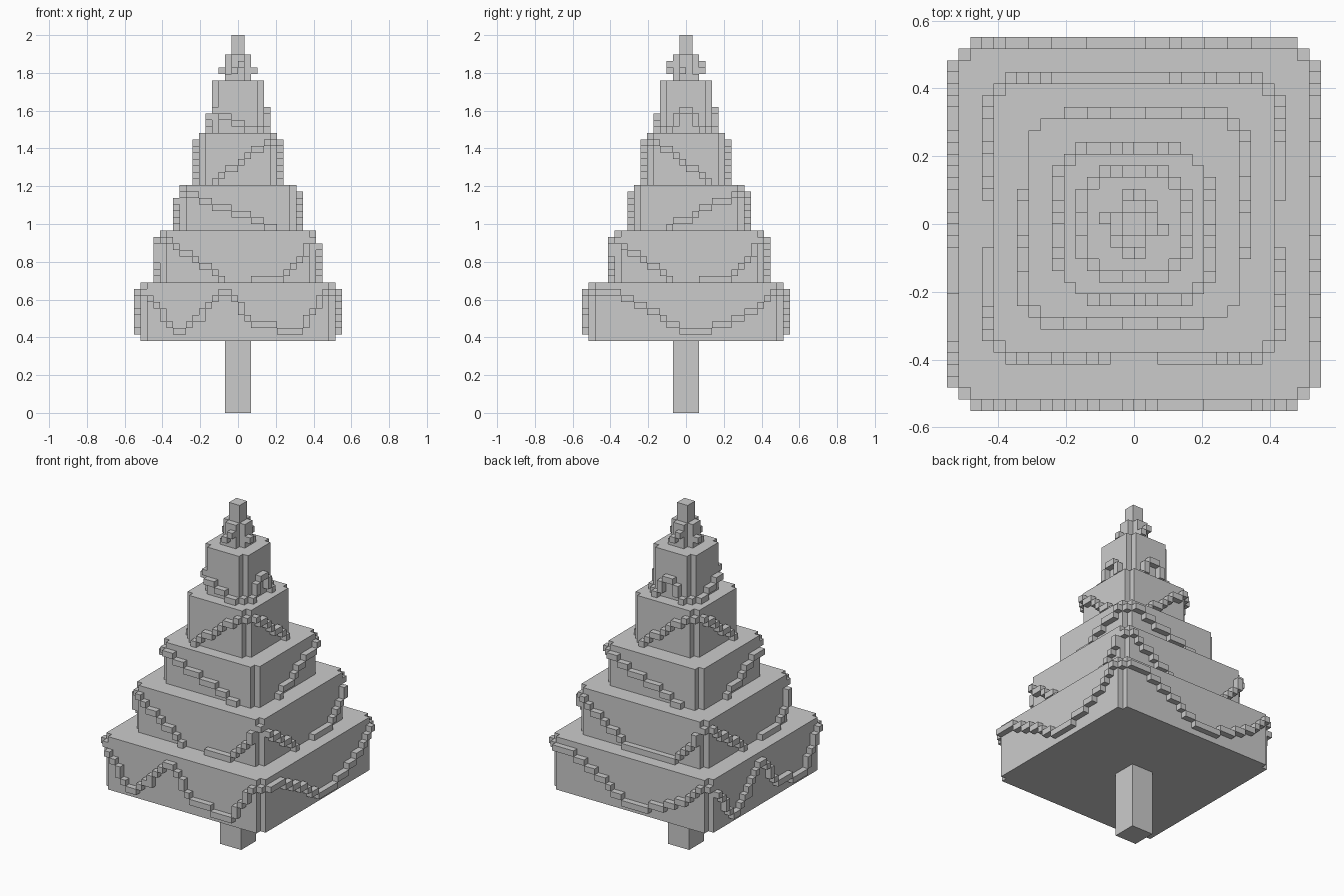
import bpy, bmesh, math

if "Cube" in bpy.data.objects:
    bpy.data.objects.remove(bpy.data.objects["Cube"])

V = 2 / 58  # voxel size


def finish(name, bm):
    me = bpy.data.meshes.new(name)
    bm.to_mesh(me)
    bm.free()
    ob = bpy.data.objects.new(name, me)
    bpy.context.collection.objects.link(ob)
    return ob


def prism(name, pts, z0, z1, bottom=True):
    """Extrude an outline (voxel units) from z0 to z1."""
    bm = bmesh.new()
    lo = [bm.verts.new((x * V, y * V, z0 * V)) for x, y in pts]
    hi = [bm.verts.new((x * V, y * V, z1 * V)) for x, y in pts]
    n = len(pts)
    for i in range(n):
        j = (i + 1) % n
        bm.faces.new((lo[i], lo[j], hi[j], hi[i]))
    bm.faces.new(hi)
    if bottom:
        bm.faces.new(lo[::-1])
    return finish(name, bm)


def rect(a):
    return [(-a, -a), (a, -a), (a, a), (-a, a)]


def notched(a, y0, y1):
    """Rectangle with one voxel missing at each corner."""
    return [(-a + 1, y0), (a - 1, y0), (a - 1, y0 + 1), (a, y0 + 1),
            (a, y1 - 1), (a - 1, y1 - 1), (a - 1, y1), (-a + 1, y1),
            (-a + 1, y1 - 1), (-a, y1 - 1), (-a, y0 + 1), (-a + 1, y0 + 1)]


def height(prof, u):
    if u <= prof[0][0]:
        return prof[0][1]
    for (a, p), (b, q) in zip(prof, prof[1:]):
        if u <= b:
            return p + (q - p) * (u - a) / (b - a)
    return prof[-1][1]


def garland(name, a, y0, y1, z0, z1, profs):
    """Voxel chain hung round a tier; profs = front, right, back, left heights."""
    ring = []
    for x in range(-a, a - 1):
        ring.append((x, y0 if x == -a else y0 - 1, 0, x + .5))
    ring[0] = (-a, y0, 0, -a + .5)
    ring.append((a - 1, y0, 1, y0 + .5))
    ring += [(a, y, 1, y + .5) for y in range(y0 + 1, y1 - 1)]
    ring.append((a - 1, y1 - 1, 2, -a + .5))
    ring += [(x, y1, 2, -x - .5) for x in range(a - 2, -a, -1)]
    ring.append((-a, y1 - 1, 3, -y1 + .5))
    ring += [(-a - 1, y, 3, -y - .5) for y in range(y1 - 2, y0, -1)]
    hs = [math.floor(height(profs[s], u)) for _, _, s, u in ring]
    cells, n = set(), len(ring)
    for i, (x, y, _, _) in enumerate(ring):
        if hs[i] < z0:
            continue
        top = max(hs[i], hs[i - 1] - 1, hs[(i + 1) % n] - 1)
        cells |= {(x, y, z) for z in range(hs[i], min(top, z1 - 1) + 1)}

    def in_tier(c):
        x, y, z = c
        ex, ey = x in (-a, a - 1), y in (y0, y1 - 1)
        return -a <= x < a and y0 <= y < y1 and z0 <= z < z1 and not (ex and ey)

    # keep only exposed voxel faces
    bm, vs = bmesh.new(), {}

    def vert(p):
        if p not in vs:
            vs[p] = bm.verts.new([k * V for k in p])
        return vs[p]

    for c in cells:
        for ax in range(3):
            for s in (0, 1):
                nb = list(c)
                nb[ax] += 2 * s - 1
                if tuple(nb) in cells or in_tier(nb):
                    continue
                quad = []
                for d, e in ((0, 0), (1, 0), (1, 1), (0, 1)):
                    p = list(c)
                    p[ax] += s
                    p[(ax + 1) % 3] += d
                    p[(ax + 2) % 3] += e
                    quad.append(vert(tuple(p)))
                bm.faces.new(quad if s else quad[::-1])
    bmesh.ops.dissolve_limit(bm, angle_limit=0.01, verts=bm.verts, edges=bm.edges)
    return finish(name, bm)


def mirror(prof):
    return [(-u, z) for u, z in reversed(prof)]


# garland drape profiles: (position along side, height) in voxels
wave = [(-14.5, 18.7), (-13, 17), (-11.5, 14.5), (-10, 12.6), (-8.2, 12.6), (-7, 14),
        (-5.5, 14.4), (-4.5, 16), (-3, 18.6), (-1, 18.6), (0, 16), (1, 14.2), (3, 13.5),
        (6, 13.1), (8, 12.6), (10, 12.6), (11, 14.5), (12.3, 16.5), (13.5, 18.5), (15, 19)]
swoop = [(-14, 18.6), (-11, 18.3), (-9, 17.4), (-5, 15.5), (-2, 13.6), (0, 12.5),
         (3, 12.6), (6, 13.5), (10, 15.5), (12, 17), (14, 18.7)]
dip = [(-12, 26.8), (-10.5, 26.5), (-8, 24.3), (-5, 22.5), (-3, 20.6), (-2, 20.2),
       (-1.9, 19), (1.9, 19), (2, 20.2), (6, 20.6), (8, 22), (10, 23.8), (11, 25.8), (12, 27)]
dip_back = [(u, max(z, 20.5)) for u, z in dip]
fall3 = [(-9, 33.6), (-7, 33.4), (-3, 31.5), (0, 30.5), (3, 29.5), (6, 28.3), (6.2, 27), (9, 27)]
rise3 = [(-9, 27), (-3.2, 27), (-3, 28.4), (0, 29.6), (3, 31.3), (6, 32.7), (8, 33.6)]
rise4 = [(-6, 34), (-4.1, 34), (-4, 35.4), (-1, 37.6), (2, 39.6), (4, 41.4), (6, 41.7)]
fall5 = [(-4, 46.5), (-3, 46.4), (-2, 45.5), (0, 44.5), (2, 43.5), (3, 43.2), (4, 43.2)]
arch5 = [(-4, 43.2), (-2.5, 43.3), (-1.5, 44.5), (-.5, 46.3), (.5, 46.3), (1.5, 44.5),
         (2.5, 43.3), (4, 43.2)]
top_a = [(-2, 51), (-1, 52), (1, 53.6)]
top_b = [(-2, 51), (-.6, 50), (-.5, 52.3), (0, 53), (.5, 50)]

# half width, y min, y max, z bottom, z top, four drapes
tiers = [
    (15, -15, 15, 11, 20, (wave, swoop, swoop, wave)),
    (12, -11, 12, 20, 28, (dip, dip, dip_back, dip)),
    (9, -8, 9, 28, 35, (fall3, rise3, fall3, rise3)),
    (6, -6, 6, 35, 43, (rise4, mirror(rise4), rise4, mirror(rise4))),
    (4, -4, 4, 43, 51, (fall5, arch5, arch5, mirror(fall5))),
    (2, -2, 2, 51, 55, (top_a, top_b, top_a, top_b)),
]

# trunk, foliage tiers with garlands, tip
prism("trunk", rect(2), 0, 11)
for i, (a, y0, y1, z0, z1, profs) in enumerate(tiers, 1):
    prism(f"foliage_tier_{i}", notched(a, y0, y1), z0, z1, bottom=(i == 1))
    garland(f"garland_{i}", a, y0, y1, z0, z1, profs)
prism("tree_tip", rect(1), 55, 58, bottom=False)
